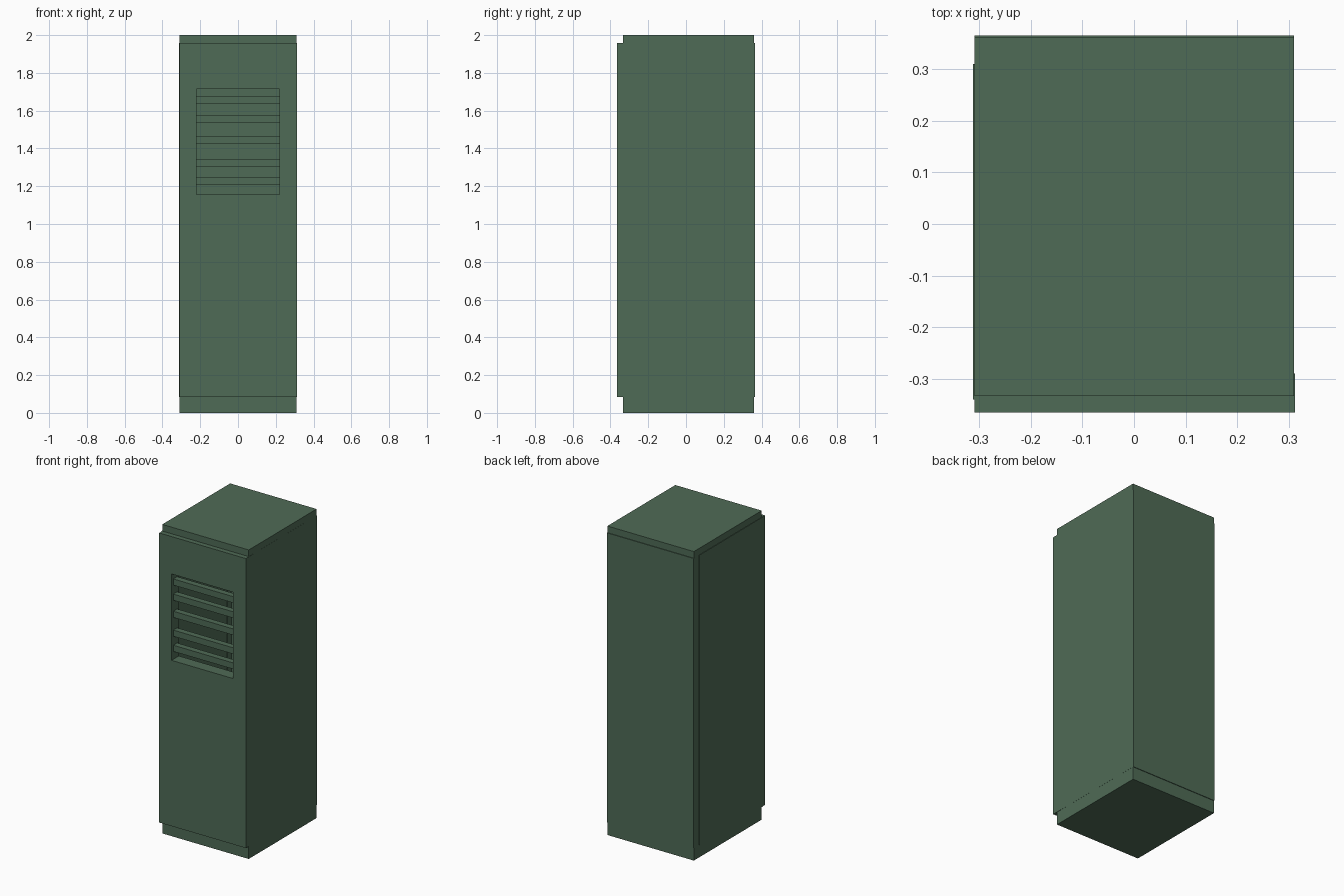
import bpy

if "Cube" in bpy.data.objects:
    bpy.data.objects.remove(bpy.data.objects["Cube"])

green = bpy.data.materials.new("locker green")
green.diffuse_color = (0.078, 0.147, 0.093, 1)
green.use_nodes = True
green.node_tree.nodes["Principled BSDF"].inputs["Base Color"].default_value = green.diffuse_color


def box(name, x, y, z):
    """Box from its (min, max) extents on each axis."""
    bpy.ops.mesh.primitive_cube_add(
        size=1, location=[(a + b) / 2 for a, b in (x, y, z)])
    ob = bpy.context.object
    ob.name = name
    ob.scale = [b - a for a, b in (x, y, z)]
    bpy.ops.object.transform_apply(location=False, rotation=False, scale=True)
    ob.data.materials.append(green)
    return ob


LOW, HIGH = 0.083, 1.957      # height range of door and panels
FRONT, BACK = -0.333, 0.361   # depth range of the frame

# Base and top plates
box("base", (-0.309, 0.31), (FRONT, BACK), (0, LOW))
box("top", (-0.309, 0.31), (FRONT, BACK), (HIGH, 2.0))

# Thin walls around the hollow inside
box("left_rear_post", (-0.309, -0.285), (0.30, BACK), (LOW, HIGH))
box("left_panel", (-0.312, -0.290), (-0.34, 0.31), (LOW, HIGH))
box("right_panel", (0.290, 0.3105), (-0.30, BACK), (LOW, HIGH))
box("back_panel", (-0.309, 0.31), (0.340, 0.365), (LOW, HIGH))

# Door with a cut vent opening
door = box("door", (-0.309, 0.312), (-0.365, -0.29), (LOW, HIGH))
cutter = box("vent_cutter", (-0.22, 0.22), (-0.5, -0.2), (1.156, 1.715))
cutter.hide_render = True
mod = door.modifiers.new("vent", "BOOLEAN")
mod.operation = "DIFFERENCE"
mod.solver = "EXACT"
mod.object = cutter
bpy.context.view_layer.objects.active = door
bpy.ops.object.modifier_apply(modifier=mod.name)
bpy.data.objects.remove(cutter)

# Vent slats
for i, z in enumerate((1.656, 1.558, 1.447, 1.325, 1.227)):
    box(f"vent_slat_{i + 1}", (-0.22, 0.22), (-0.347, -0.308),
        (z - 0.02, z + 0.02))
